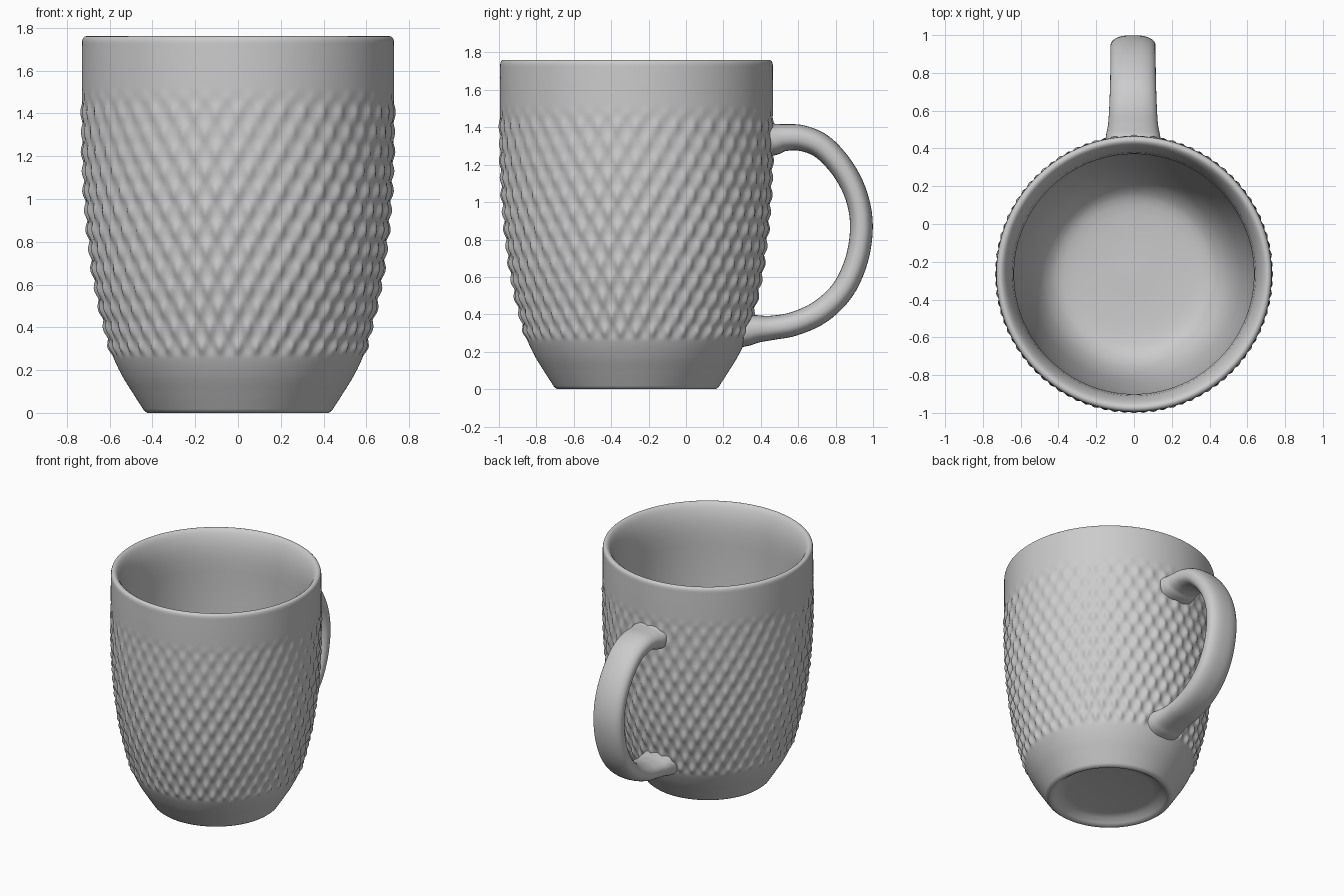
import bpy, bmesh, math
from mathutils import Vector

cube = bpy.data.objects.get("Cube")
if cube:
    bpy.data.objects.remove(cube, do_unlink=True)

CUP_Y = -0.265      # cup axis; the handle points to +y
SEGS = 352          # eight segments per bump
BUMPS = 44
ROW = 0.092         # height between staggered bump rows

glaze = bpy.data.materials.new("grey glaze")
glaze.use_nodes = True
glaze.diffuse_color = (0.6, 0.6, 0.6, 1)
glaze.node_tree.nodes["Principled BSDF"].inputs["Base Color"].default_value = (0.6, 0.6, 0.6, 1)


def spline(points, steps):
    """Catmull-Rom curve through the points."""
    pts = [Vector(p) for p in points]
    pts = [2 * pts[0] - pts[1]] + pts + [2 * pts[-1] - pts[-2]]
    out = []
    for a, b, c, d in zip(pts, pts[1:], pts[2:], pts[3:]):
        for i in range(steps):
            t = i / steps
            out.append(0.5 * (2 * b + (c - a) * t + (2 * a - 5 * b + 4 * c - d) * t ** 2
                              + (3 * b - a - 3 * c + d) * t ** 3))
    out.append(pts[-2])
    return out


def skin(name, rings, caps):
    """Join rings of points into one smooth closed object."""
    bm = bmesh.new()
    loops = [[bm.verts.new(p) for p in ring] for ring in rings]
    for a, b in zip(loops, loops[1:]):
        n = len(a)
        for i in range(n):
            j = (i + 1) % n
            bm.faces.new((a[i], a[j], b[j], b[i]))
    if caps:
        bm.faces.new(loops[0])
        bm.faces.new(loops[-1])
    bmesh.ops.recalc_face_normals(bm, faces=bm.faces)
    mesh = bpy.data.meshes.new(name)
    bm.to_mesh(mesh)
    bm.free()
    mesh.materials.append(glaze)
    obj = bpy.data.objects.new(name, mesh)
    bpy.context.collection.objects.link(obj)
    bpy.ops.object.select_all(action='DESELECT')
    obj.select_set(True)
    bpy.context.view_layer.objects.active = obj
    bpy.ops.object.shade_smooth_by_angle(angle=math.radians(50))
    return obj


def smoothstep(a, b, x):
    t = min(1, max(0, (x - a) / (b - a)))
    return t * t * (3 - 2 * t)


def bump(angle, z):
    """Raised staggered points, fading out above and below the band."""
    fade = smoothstep(0.25, 0.31, z) * (1 - smoothstep(1.42, 1.52, z))
    fade *= 1 - 0.35 * smoothstep(0.9, 1.4, z)
    wave = 0.5 + 0.5 * math.cos(BUMPS * angle) * math.cos(math.pi * (z - 0.3) / ROW)
    return fade * (0.021 * wave ** 1.7 - 0.008)


def ring(r, z, bumpy=False):
    pts = []
    for i in range(SEGS):
        a = math.tau * i / SEGS
        rr = r + (bump(a, z) if bumpy else 0)
        pts.append((rr * math.cos(a), CUP_Y + rr * math.sin(a), z))
    return pts


# Cup: hollow foot, bumpy outer wall, rounded rim, inner wall and floor
foot = [(0.02, 0.05), (0.3, 0.05), (0.355, 0.04), (0.385, 0.012), (0.405, 0.0), (0.425, 0.0)]
wall = [(0.44, 0.012), (0.49, 0.09), (0.545, 0.18), (0.59, 0.28), (0.627, 0.42), (0.667, 0.6),
        (0.695, 0.8), (0.714, 1.0), (0.725, 1.2), (0.729, 1.42), (0.73, 1.6), (0.729, 1.735)]
rim = [(0.729, 1.735), (0.724, 1.753), (0.709, 1.761), (0.69, 1.752), (0.668, 1.715),
       (0.645, 1.64), (0.635, 1.54)]
inside = [(0.635, 1.54), (0.636, 1.3), (0.628, 1.05), (0.605, 0.75), (0.56, 0.45), (0.51, 0.29),
          (0.45, 0.2), (0.37, 0.155), (0.2, 0.14), (0.02, 0.14)]
rings = [ring(r, z) for r, z in foot]
rings += [ring(r, z, True) for r, z in spline(wall, 12)]
rings += [ring(r, z) for r, z in spline(rim, 2)[1:]]
rings += [ring(r, z) for r, z in spline(inside, 3)[1:]]
skin("cup", rings, True)

# Handle: path points are (y, z, half width, half thickness)
path = [(0.42, 1.335, 0.15, 0.095), (0.475, 1.337, 0.142, 0.085), (0.53, 1.345, 0.132, 0.072),
        (0.62, 1.342, 0.126, 0.069), (0.73, 1.295, 0.122, 0.066), (0.84, 1.175, 0.12, 0.063),
        (0.912, 1.03, 0.12, 0.061), (0.938, 0.87, 0.12, 0.061), (0.912, 0.69, 0.12, 0.061),
        (0.838, 0.53, 0.12, 0.062), (0.72, 0.415, 0.12, 0.064), (0.58, 0.35, 0.12, 0.064),
        (0.46, 0.328, 0.122, 0.065), (0.38, 0.322, 0.132, 0.074), (0.335, 0.318, 0.138, 0.085),
        (0.295, 0.315, 0.14, 0.09)]
curve = [Vector(p) for p in spline([p[:3] for p in path], 5)]
thick = [v.x for v in spline([(p[3], 0) for p in path], 5)]
rings = []
for i, p in enumerate(curve):
    d = curve[min(i + 1, len(curve) - 1)] - curve[max(i - 1, 0)]
    normal = Vector((-d.y, d.x)).normalized()
    section = []
    for k in range(40):
        a = math.tau * k / 40
        c, s = math.cos(a), math.sin(a)
        x = math.copysign(abs(c) ** 0.8, c) * p.z       # softly squared oval
        n = math.copysign(abs(s) ** 0.85, s) * thick[i]
        section.append((x - 0.005, p.x + normal.x * n, p.y + normal.y * n))
    rings.append(section)
skin("handle", rings, True)
